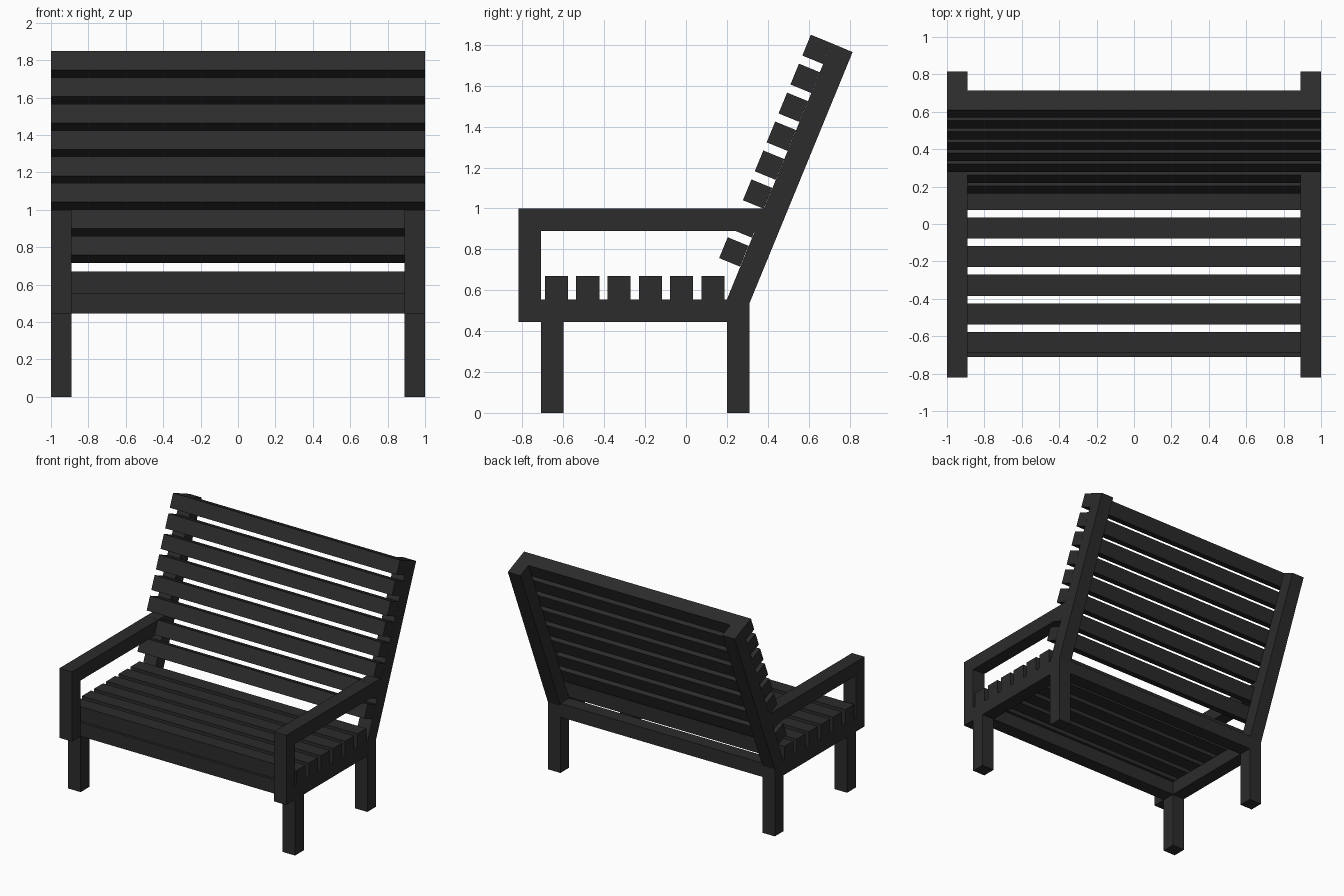
import bpy
from mathutils import Vector

if "Cube" in bpy.data.objects:
    bpy.data.objects.remove(bpy.data.objects["Cube"])

T = 0.11          # beam thickness
PITCH = 0.153     # slat spacing
mat = bpy.data.materials.new("black_wood")
mat.diffuse_color = (0.025, 0.025, 0.025, 1)
mat.use_nodes = True
mat.node_tree.nodes["Principled BSDF"].inputs["Base Color"].default_value = mat.diffuse_color


def prism(name, profile, x0, x1):
    """Extrude a (y, z) profile, given anticlockwise seen from +x, along x."""
    n = len(profile)
    verts = [(x, y, z) for x in (x0, x1) for y, z in profile]
    faces = [tuple(reversed(range(n))), tuple(range(n, 2 * n))]
    faces += [(i, (i + 1) % n, n + (i + 1) % n, n + i) for i in range(n)]
    mesh = bpy.data.meshes.new(name)
    mesh.from_pydata(verts, [], faces)
    mesh.materials.append(mat)
    ob = bpy.data.objects.new(name, mesh)
    bpy.context.collection.objects.link(ob)
    return ob


def rect(y0, y1, z0, z1):
    return [(y0, z0), (y1, z0), (y1, z1), (y0, z1)]


# Side frames: legs, seat rail, arm post, armrest, leaning back post
sides = {
    "front_leg": rect(-0.71, -0.60, 0, 0.45),
    "side_rail": rect(-0.71, 0.20, 0.445, 0.555),
    "arm_post": rect(-0.82, -0.71, 0.445, 1.0),
    "armrest": rect(-0.71, 0.40, 0.89, 1.0),
    "back_post": [(0.20, 0), (0.31, 0), (0.31, 0.535),
                  (0.815, 1.765), (0.7125, 1.808), (0.20, 0.555)],
}
for name, profile in sides.items():
    prism(name + "_right", profile, 1 - T, 1)
    prism(name + "_left", profile, -1, T - 1)

# Cross rails under the seat
prism("front_rail", rect(-0.71, -0.60, 0.445, 0.555), T - 1, 1 - T)
prism("back_rail", rect(0.20, 0.31, 0.445, 0.555), T - 1, 1 - T)

# Seat slats
for i in range(6):
    y = -0.69 + i * PITCH
    prism(f"seat_slat_{i + 1}", rect(y, y + 0.113, 0.555, 0.67), -1, 1)

# Back slats, stepping down the front face of the leaning posts
up = Vector((0.505, 1.23)).normalized()
out = Vector((-up.y, up.x))
for i in range(8):
    a = Vector((0.7125, 1.808)) - up * PITCH * i
    b = a - up * T
    prism(f"back_slat_{i + 1}", [b, a, a + out * T, b + out * T], -1, 1)
